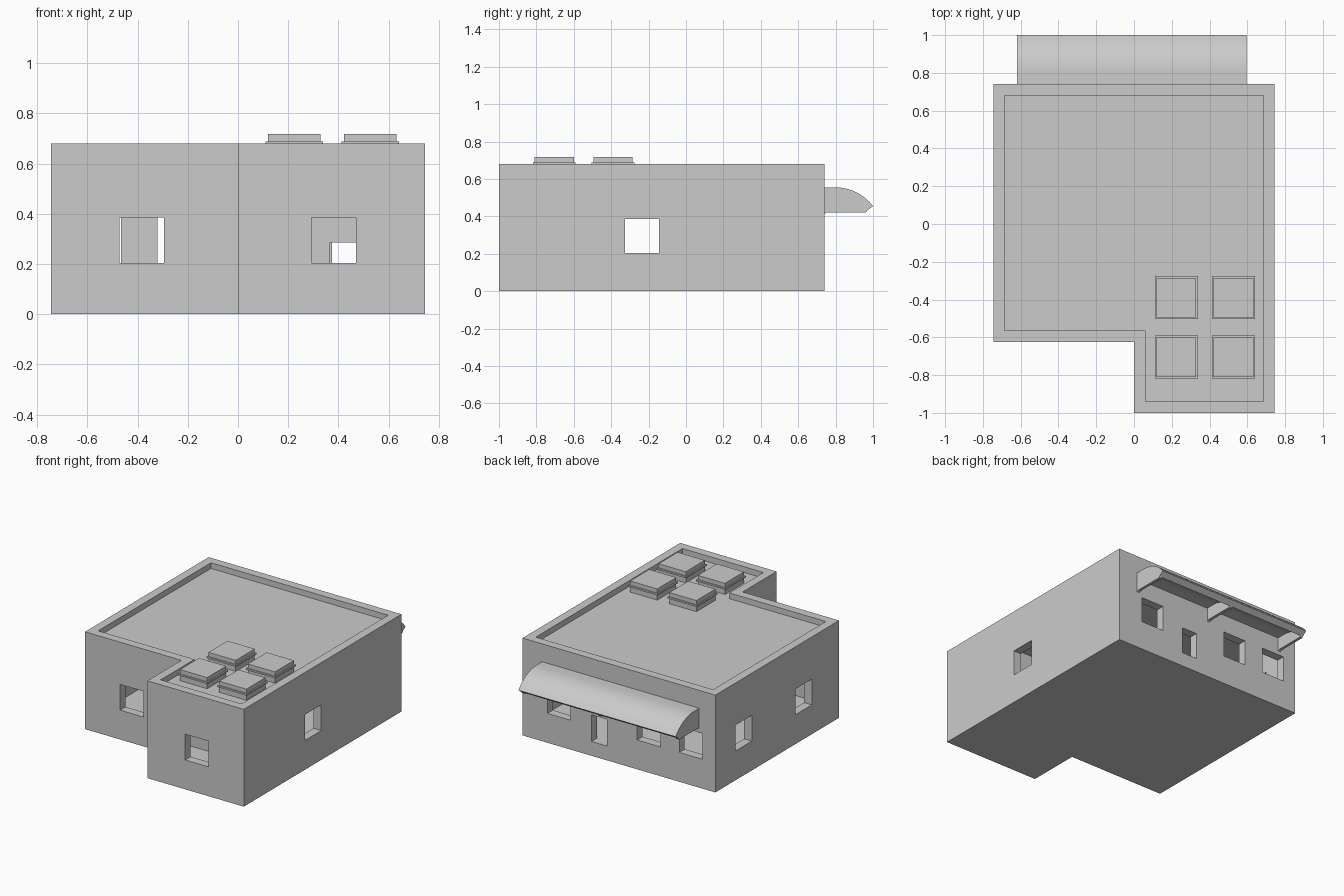
import bpy, bmesh, math

if "Cube" in bpy.data.objects:
    bpy.data.objects.remove(bpy.data.objects["Cube"])


def prism(name, pts, lo, hi, axis='z'):
    """Extrude a 2D outline: axis 'z' uses (x, y) points, axis 'x' uses (y, z) points."""
    bm = bmesh.new()
    place = (lambda a, b, t: (a, b, t)) if axis == 'z' else (lambda a, b, t: (t, a, b))
    face = bm.faces.new([bm.verts.new(place(a, b, lo)) for a, b in pts])
    ext = bmesh.ops.extrude_face_region(bm, geom=[face])
    verts = [v for v in ext['geom'] if isinstance(v, bmesh.types.BMVert)]
    bmesh.ops.translate(bm, verts=verts, vec=place(0, 0, hi - lo))
    bmesh.ops.recalc_face_normals(bm, faces=bm.faces)
    mesh = bpy.data.meshes.new(name)
    bm.to_mesh(mesh)
    bm.free()
    ob = bpy.data.objects.new(name, mesh)
    bpy.context.collection.objects.link(ob)
    return ob


def box(name, x0, x1, y0, y1, z0, z1):
    return prism(name, [(x0, y0), (x1, y0), (x1, y1), (x0, y1)], z0, z1)


def cut(target, cutter):
    mod = target.modifiers.new("cut", 'BOOLEAN')
    mod.operation, mod.solver, mod.object = 'DIFFERENCE', 'EXACT', cutter
    bpy.context.view_layer.objects.active = target
    bpy.ops.object.modifier_apply(modifier=mod.name)
    bpy.data.objects.remove(cutter)


# L-shaped building
W, B = 0.745, 0.74
building = prism("building", [(-W, -0.625), (0, -0.625), (0, -1), (W, -1), (W, B), (-W, B)], 0, 0.68)

# roof recess inside the parapet
cut(building, prism("roof_recess", [(-0.685, -0.565), (0.06, -0.565), (0.06, -0.94), (0.685, -0.94),
                                    (0.685, 0.68), (-0.685, 0.68)], 0.64, 0.8))
# main room and wing room
cut(building, box("main_room", -0.685, 0.685, -0.565, 0.68, 0.10, 0.58))
cut(building, box("wing_room", 0.06, 0.685, -0.94, -0.625, 0.10, 0.58))

# windows (z 0.205 to 0.385): front, back, sides
Z0, Z1 = 0.205, 0.385
for x0, y in [(-0.473, -0.595), (0.292, -0.97), (0.374, 0.71), (-0.32, 0.71), (-0.645, 0.71)]:
    cut(building, box("window_cut", x0, x0 + 0.179, y - 0.045, y + 0.045, Z0, Z1))
for x, y0 in [(W - 0.03, -0.325), (0.03 - W, -0.325), (0.03 - W, 0.337)]:
    cut(building, box("window_cut", x - 0.045, x + 0.045, y0, y0 + 0.18, Z0, Z1))

# back door and inner door, level with the floor
for x0, y in [(0.092, 0.725), (0.367, -0.595)]:
    cut(building, box("door_cut", x0, x0 + 0.12, y - 0.06, y + 0.06, 0.1, 0.286))

# skylights: curb, flange and lid
for cx in (0.224, 0.527):
    for cy in (-0.39, -0.705):
        for part, h, z0, z1 in (("curb", 0.105, 0.63, 0.678), ("flange", 0.114, 0.678, 0.689),
                                ("lid", 0.105, 0.689, 0.718)):
            box("skylight_" + part, cx - h, cx + h, cy - h, cy + h, z0, z1)

# curved awning shell
def arc(r, n=8):
    return [(0.80 + r * math.sin(a), 0.305 + r * math.cos(a))
            for a in (math.radians(53.13) * i / n for i in range(n + 1))]

outer, inner = arc(0.25), arc(0.205)
awning = prism("awning", [(0.735, 0.555)] + outer + inner[::-1] + [(0.735, 0.51)], -0.62, 0.595, 'x')
bpy.ops.object.select_all(action='DESELECT')
awning.select_set(True)
bpy.context.view_layer.objects.active = awning
bpy.ops.object.shade_smooth_by_angle(angle=math.radians(30))

# awning brackets
for x in (-0.62, -0.02, 0.575):
    prism("awning_bracket", [(0.735, 0.41), (0.75, 0.42), (0.96, 0.42)] + arc(0.215)[::-1] + [(0.735, 0.52)],
          x, x + 0.02, 'x')
